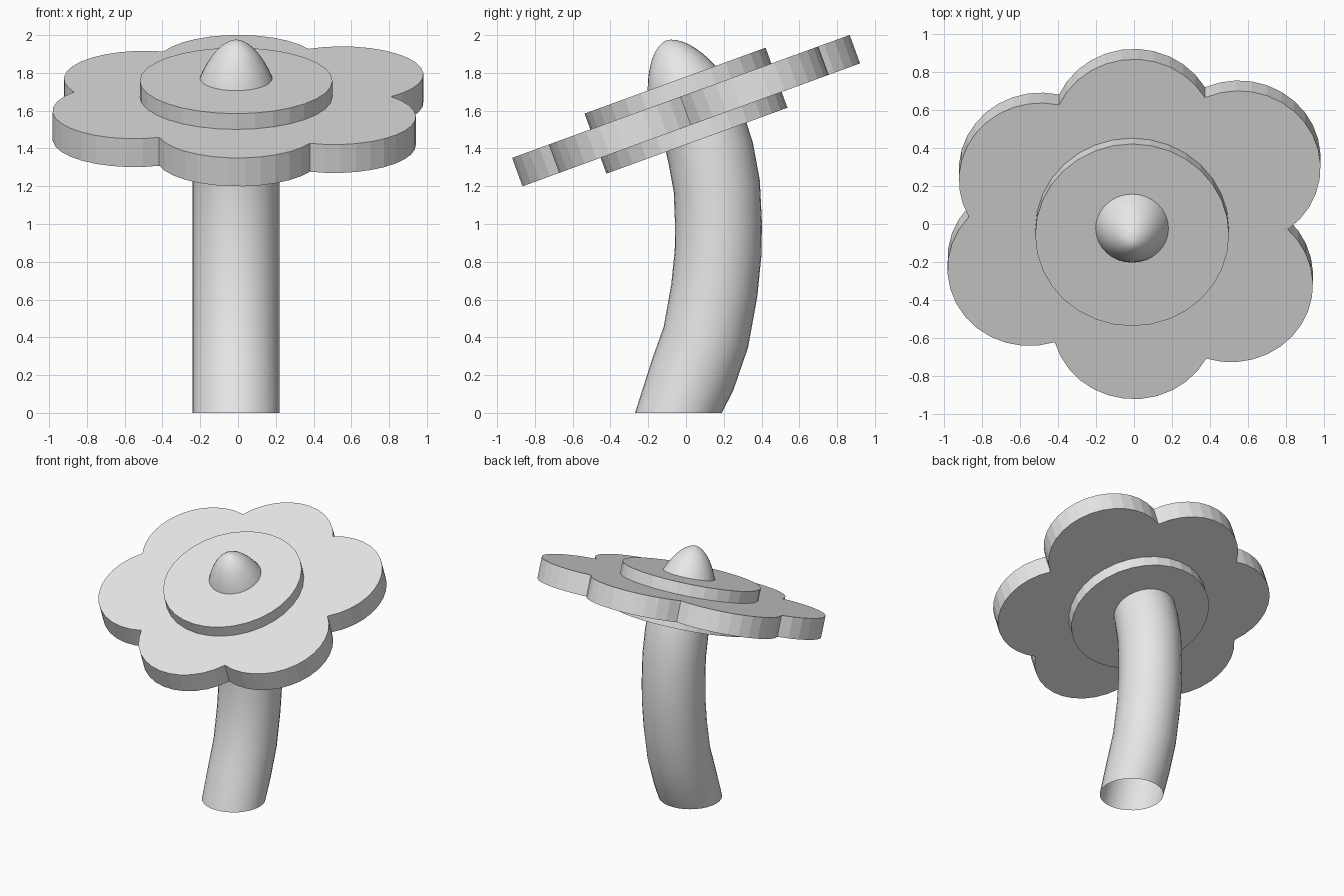
import bpy, bmesh, math
from mathutils import Vector, Matrix

cube = bpy.data.objects.get("Cube")
if cube:
    bpy.data.objects.remove(cube, do_unlink=True)

TILT = math.radians(20)
HEAD = Matrix.Translation((0, 0, 1.6)) @ Matrix.Rotation(TILT, 4, 'X')
SIDES = 32

grey = bpy.data.materials.new("light_grey")
grey.use_nodes = True
grey.diffuse_color = (0.8, 0.8, 0.8, 1)
grey.node_tree.nodes["Principled BSDF"].inputs["Base Color"].default_value = grey.diffuse_color


def add_object(name, bm, smooth=False):
    bmesh.ops.recalc_face_normals(bm, faces=bm.faces)
    for face in bm.faces:
        face.smooth = smooth
    mesh = bpy.data.meshes.new(name)
    bm.to_mesh(mesh)
    bm.free()
    mesh.materials.append(grey)
    obj = bpy.data.objects.new(name, mesh)
    bpy.context.collection.objects.link(obj)
    return obj


def slab(name, outline, thickness):
    """Extrude a flat outline evenly about the tilted head plane."""
    bm = bmesh.new()
    base = bm.faces.new([bm.verts.new((p.x, p.y, -thickness / 2)) for p in outline])
    top = bmesh.ops.extrude_face_region(bm, geom=[base], use_keep_orig=True)["geom"]
    verts = [v for v in top if isinstance(v, bmesh.types.BMVert)]
    bmesh.ops.translate(bm, verts=verts, vec=(0, 0, thickness))
    add_object(name, bm).matrix_world = HEAD


def notch(a, b, r):
    """Outer crossing of two neighbouring petal circles."""
    mid, half = (a + b) / 2, (b - a) / 2
    out = Vector((half.y, -half.x)).normalized()
    return mid + out * math.sqrt(r * r - half.length_squared)


# Petals: six overlapping lobes, counter-clockwise from the front
R = 0.432
lobes = [Vector(c) for c in ((0, -.52), (.51, -.313), (.55, .343),
                             (0, .52), (-.49, .275), (-.55, -.222))]
outline = []
for i, c in enumerate(lobes):
    start = notch(lobes[i - 1], c, R) - c
    end = notch(c, lobes[(i + 1) % len(lobes)], R) - c
    a0 = math.atan2(start.y, start.x)
    sweep = (math.atan2(end.y, end.x) - a0) % math.tau
    steps = max(2, round(sweep / math.tau * SIDES))
    for k in range(steps):
        a = a0 + sweep * k / steps
        outline.append(c + R * Vector((math.cos(a), math.sin(a))))
slab("petals", outline, 0.16)

# Thick centre disc, showing above and below the petals
disc = [Vector((-.01 + .51 * math.cos(math.tau * k / SIDES),
                .51 * math.sin(math.tau * k / SIDES))) for k in range(SIDES)]
slab("centre_disc", disc, 0.338)

# Curved stem, open at the foot: y, z, lean in degrees, radius
rings = [(-.04, 0, 0, .23), (.035, .2, 20, .23), (.105, .4, 14, .23),
         (.15, .65, 8, .23), (.17, .85, 3, .23), (.172, 1, -2, .23),
         (.163, 1.2, -8, .23), (.13, 1.38, -14, .23), (.095, 1.5, -20, .225)]
# Rounded tip rising through the disc: distance along its axis, radius
LEAN = -22
axis = Vector((math.sin(math.radians(LEAN)), math.cos(math.radians(LEAN))))
tip_base = Vector((-.025, 1.77))
for s, r in ((-.06, .212), (0, .192), (.04, .175), (.08, .155), (.12, .13),
             (.15, .108), (.18, .078), (.2, .05), (.212, .025)):
    p = tip_base + axis * s
    rings.append((p.x, p.y, LEAN, r))

bm = bmesh.new()
previous = None
for y, z, lean, r in rings:
    t = math.radians(lean)
    ring = []
    for k in range(SIDES):
        a = math.tau * k / SIDES
        d = r * math.sin(a)
        ring.append(bm.verts.new((-.01 + r * math.cos(a),
                                  y + d * math.cos(t), z - d * math.sin(t))))
    if previous:
        for k in range(SIDES):
            n = (k + 1) % SIDES
            bm.faces.new((previous[k], previous[n], ring[n], ring[k]))
    previous = ring
end = tip_base + axis * .217
pole = bm.verts.new((-.01, end.x, end.y))
for k in range(SIDES):
    bm.faces.new((previous[k], previous[(k + 1) % SIDES], pole))
add_object("stem", bm, smooth=True)
